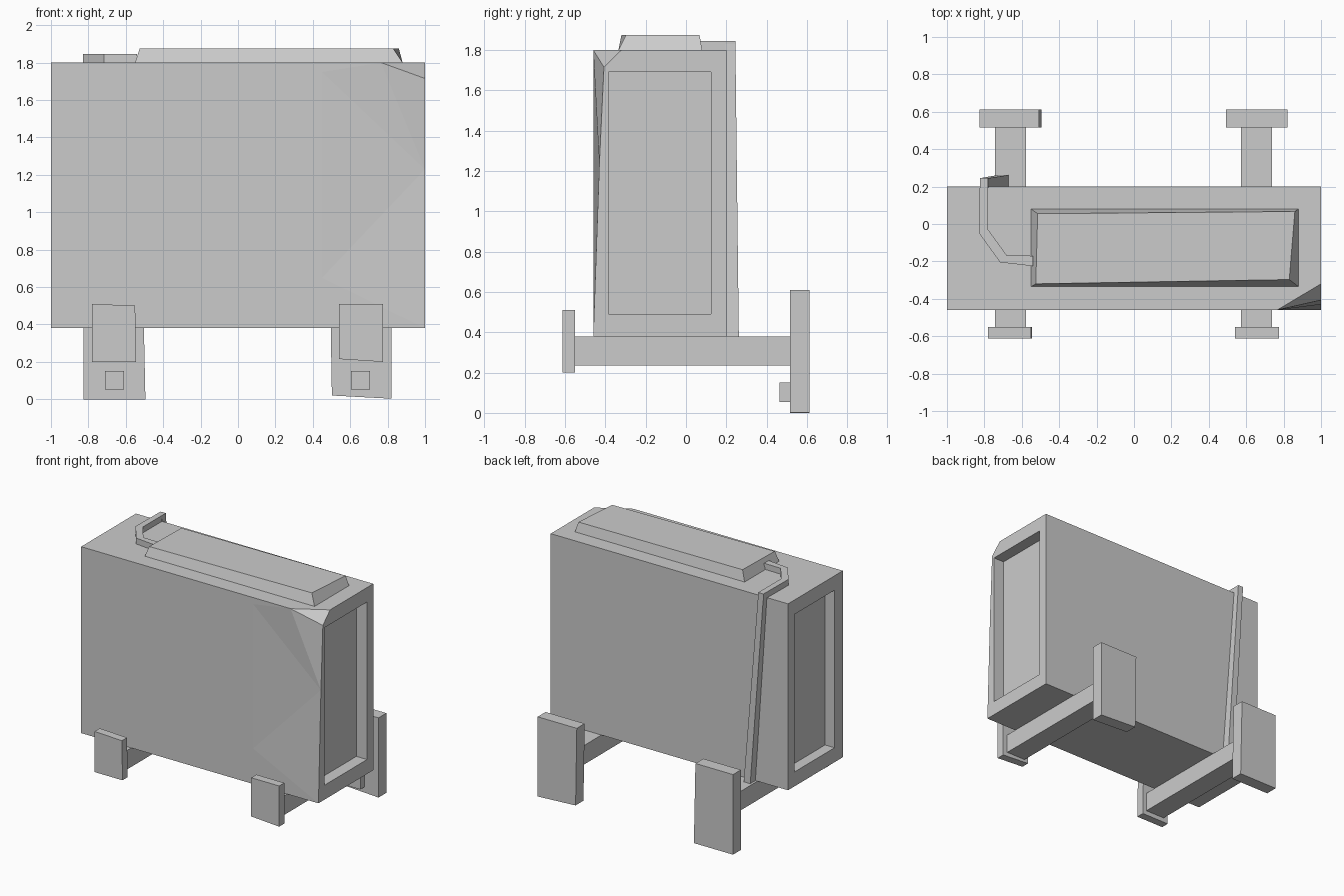
import bpy, bmesh

if "Cube" in bpy.data.objects:
    bpy.data.objects.remove(bpy.data.objects["Cube"])


def mesh_object(name, verts, faces):
    """Make a flat-shaded object with consistent outward normals."""
    bm = bmesh.new()
    vs = [bm.verts.new(v) for v in verts]
    for f in faces:
        bm.faces.new([vs[i] for i in f])
    bmesh.ops.recalc_face_normals(bm, faces=bm.faces)
    me = bpy.data.meshes.new(name)
    bm.to_mesh(me)
    bm.free()
    ob = bpy.data.objects.new(name, me)
    bpy.context.collection.objects.link(ob)
    return ob


def loft(name, a, b):
    """Solid between two matching loops."""
    n = len(a)
    faces = [tuple(range(n)), tuple(range(2 * n - 1, n - 1, -1))]
    faces += [(i, (i + 1) % n, n + (i + 1) % n, n + i) for i in range(n)]
    return mesh_object(name, list(a) + list(b), faces)


def plate(name, xz, y0, y1):
    """Profile in the front plane, extruded along y."""
    return loft(name, [(x, y0, z) for x, z in xz], [(x, y1, z) for x, z in xz])


def rect(x0, x1, z0, z1):
    return [(x0, z0), (x1, z0), (x1, z1), (x0, z1)]


# Main body with a chipped front corner and recessed end panels
F, B, Z0, Z1 = -0.46, 0.2, 0.38, 1.8
points = {
    "flb": (-1, F, Z0), "flt": (-1, F, Z1), "blb": (-1, B, Z0), "blt": (-1, B, Z1),
    "brb": (1, B, Z0), "brt": (1, B, Z1), "frb": (1, F, Z0),
    "a": (0.765, F, Z1), "b": (1, -0.32, Z1), "c": (1, -0.407, 1.715),
    "d": (1, -0.43, 1.23), "p": (0.45, F, 1.75), "q": (0.45, F, 0.65),
}
faces = ["flb frb q p a flt", "p q d", "q frb d", "p d a", "a d c", "a c b",
         "flt a b brt blt", "flb frb brb blb", "blb brb brt blt"]
for side, x, xi, y0, y1 in (("r", 1, 0.91, -0.385, 0.125), ("l", -1, -0.92, -0.36, 0.12)):
    corners = [(y0, 0.49), (y1, 0.49), (y1, 1.69), (y0, 1.69)]
    for i, (y, z) in enumerate(corners):
        points[f"{side}o{i}"] = (x, y, z)
        points[f"{side}i{i}"] = (xi, y, z)
        j = (i + 1) % 4
        faces.append(f"{side}o{i} {side}o{j} {side}i{j} {side}i{i}")
    faces.append(" ".join(f"{side}i{i}" for i in range(4)))
faces += ["frb brb ro1 ro0", "brb brt ro2 ro1", "brt b c ro3 ro2", "c d frb ro0 ro3",
          "flb blb lo1 lo0", "blb blt lo2 lo1", "blt flt lo3 lo2", "flt flb lo0 lo3"]
keys = list(points)
mesh_object("body", list(points.values()),
            [[keys.index(k) for k in f.split()] for f in faces])

# Raised lid with slightly uneven bevelled edges
loft("top_lid",
     [(-0.55, -0.335, 1.8), (0.88, -0.335, 1.8), (0.88, 0.08, 1.8), (-0.55, 0.08, 1.8)],
     [(-0.525, -0.32, 1.875), (0.83, -0.297, 1.875), (0.86, 0.067, 1.875), (-0.515, 0.055, 1.875)])

# Cable: bent run on top, then a leaning run down the back
path = [(-0.54, -0.17), (-0.68, -0.168), (-0.78, -0.03), (-0.78, 0.245),
        (-0.824, 0.245), (-0.828, -0.05), (-0.716, -0.205), (-0.54, -0.225)]
loft("cable_top", [(x, y, 1.795) for x, y in path], [(x, y, 1.845) for x, y in path])
loft("cable_back",
     [(-0.824, 0.195, 1.83), (-0.78, 0.195, 1.83), (-0.78, 0.245, 1.83), (-0.824, 0.245, 1.83)],
     [(-0.725, 0.195, 0.38), (-0.67, 0.195, 0.38), (-0.67, 0.262, 0.38), (-0.725, 0.262, 0.38)])

# Support beams, front pads, rear legs and small feet
front_pads = ([(-0.78, 0.2), (-0.545, 0.2), (-0.55, 0.5), (-0.78, 0.51)],
              [(0.54, 0.215), (0.775, 0.2), (0.775, 0.51), (0.54, 0.51)])
rear_legs = ([(-0.825, 0), (-0.495, 0), (-0.508, 0.61), (-0.825, 0.61)],
             [(0.502, 0.02), (0.822, 0.003), (0.822, 0.61), (0.492, 0.61)])
for i, (side, cx) in enumerate((("left", -0.66), ("right", 0.655))):
    plate(f"{side}_beam", rect(cx - 0.082, cx + 0.082, 0.235, 0.38), -0.55, 0.52)
    plate(f"{side}_front_pad", front_pads[i], -0.612, -0.55)
    plate(f"{side}_rear_leg", rear_legs[i], 0.517, 0.612)
    plate(f"{side}_foot_block", rect(cx - 0.05, cx + 0.05, 0.053, 0.15), 0.465, 0.52)
